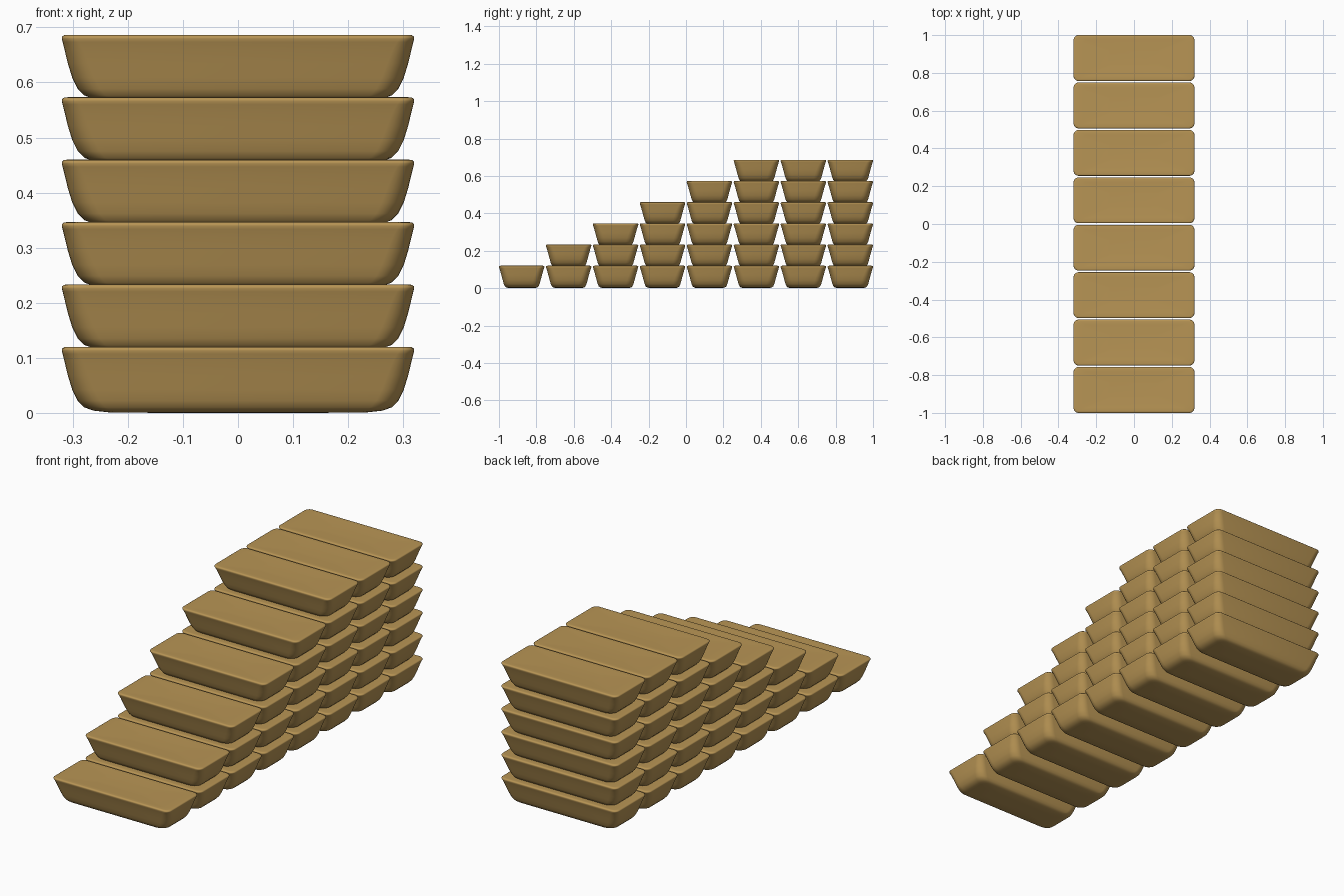
import bpy, bmesh, math

if "Cube" in bpy.data.objects:
    bpy.data.objects.remove(bpy.data.objects["Cube"])

ROWS_PER_COLUMN = [1, 2, 3, 4, 5, 6, 6, 6]
PITCH_Y, PITCH_Z = 0.251, 0.1133
HALF_Y = 0.1215

mat = bpy.data.materials.new("golden_brown")
mat.diffuse_color = (0.48, 0.30, 0.09, 1)
mat.use_nodes = True
mat.node_tree.nodes["Principled BSDF"].inputs["Base Color"].default_value = mat.diffuse_color

# Ingot cross-sections from bottom to top: half x, half y, corner radius, z
RINGS = [
    (0.140, 0.035, 0.020, 0.000),
    (0.235, 0.072, 0.030, 0.001),
    (0.262, 0.083, 0.035, 0.004),
    (0.279, 0.090, 0.038, 0.010),
    (0.291, 0.0955, 0.040, 0.022),
    (0.301, 0.101, 0.040, 0.042),
    (0.309, 0.108, 0.038, 0.068),
    (0.315, 0.115, 0.034, 0.093),
    (0.3185, 0.1195, 0.030, 0.107),
    (0.320, 0.1215, 0.027, 0.113),
    (0.3195, 0.121, 0.026, 0.1165),
    (0.316, 0.118, 0.025, 0.1192),
    (0.309, 0.112, 0.023, 0.120),
    (0.270, 0.095, 0.020, 0.1193),
    (0.140, 0.040, 0.018, 0.1172),
]


def rounded_rect(hx, hy, r, z, seg=6):
    pts = []
    for k, (sx, sy) in enumerate([(1, 1), (-1, 1), (-1, -1), (1, -1)]):
        for i in range(seg + 1):
            a = math.pi / 2 * (k + i / seg)
            pts.append((sx * (hx - r) + r * math.cos(a),
                        sy * (hy - r) + r * math.sin(a), z))
    return pts


def ingot_mesh():
    bm = bmesh.new()
    loops = [[bm.verts.new(p) for p in rounded_rect(*ring)] for ring in RINGS]
    n = len(loops[0])
    for lo, hi in zip(loops, loops[1:]):
        for i in range(n):
            j = (i + 1) % n
            bm.faces.new((lo[i], lo[j], hi[j], hi[i]))
    bm.faces.new(loops[0][::-1])
    bm.faces.new(loops[-1])
    for f in bm.faces:
        f.smooth = True
    me = bpy.data.meshes.new("ingot")
    bm.to_mesh(me)
    bm.free()
    me.materials.append(mat)
    return me


# Stepped stack of ingots
mesh = ingot_mesh()
for col, rows in enumerate(ROWS_PER_COLUMN):
    for row in range(rows):
        ob = bpy.data.objects.new(f"ingot_col{col + 1}_row{row + 1}", mesh)
        ob.location = (0, -1 + HALF_Y + col * PITCH_Y, row * PITCH_Z)
        bpy.context.collection.objects.link(ob)
